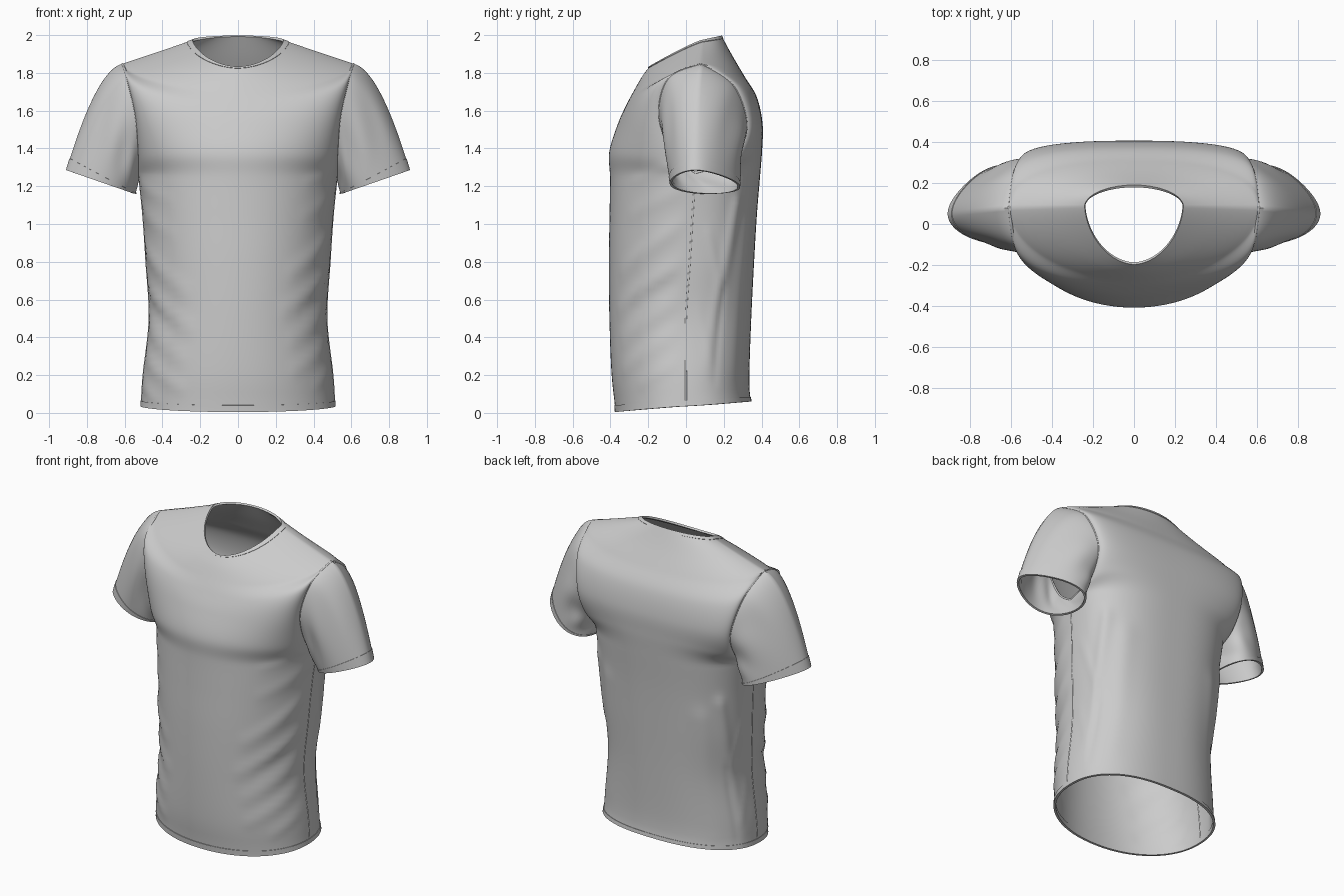
import bpy, bmesh, math
from mathutils import Vector

if "Cube" in bpy.data.objects:
    bpy.data.objects.remove(bpy.data.objects["Cube"])

# Key rows from hem (0) through armpit (5) and shoulder tip (9) to neck (11)
LOWER = [(.51, 0, .035), (.5, 0, .2), (.468, 0, .5), (.485, .02, .8), (.502, .035, 1.05), (.525, .05, 1.27)]
UPPER = [(.61, .08, 1.845), (.43, .085, 1.905), (.24, .09, 1.97)]
SIDE = {
    -1: LOWER + [(.525, -.06, 1.36), (.54, -.14, 1.57), (.585, -.09, 1.77)] + UPPER,
    1: LOWER + [(.525, .23, 1.34), (.54, .32, 1.51), (.585, .25, 1.73)] + UPPER,
}
# Centre line of each panel: y, z, roundness of the row
CENTRE = {
    -1: [(-.37, .005, 2.1), (-.393, .2, 2.1), (-.405, .5, 2.1), (-.408, .8, 2.1), (-.404, 1.05, 2.1),
         (-.402, 1.25, 2.05), (-.406, 1.38, 2.05), (-.36, 1.53, 2), (-.315, 1.63, 1.95),
         (-.275, 1.705, 1.9), (-.235, 1.775, 1.9), (-.195, 1.83, 1.85)],
    1: [(.34, .06, 2.4), (.335, .2, 2.4), (.345, .5, 2.5), (.36, .8, 2.6), (.375, 1.05, 2.6),
        (.393, 1.27, 2.6), (.403, 1.4, 2.6), (.405, 1.53, 2.5), (.375, 1.67, 2.4),
        (.31, 1.78, 2.3), (.245, 1.89, 2.1), (.188, 1.995, 1.95)],
}
# Cloth folds: start (across, z), end (across, z), width, height; across is 0 at centre, 1 at side
FOLDS = {
    -1: [(.95, .95, .4, .7, .045, .016), (.95, .74, .35, .5, .04, .016), (.95, .54, .4, .34, .04, .015),
         (.95, .38, .4, .18, .035, .013), (.95, .22, .6, .1, .03, .010), (.9, 1.12, .5, 1.0, .04, .009),
         (.9, .64, .5, .5, .025, -.010), (.85, 1.25, .5, 1.18, .03, .007)],
    1: [(.6, 1.05, .85, .2, .05, .014), (.4, .95, .5, .2, .07, .008), (.9, .9, .7, .55, .03, .010),
        (.95, .5, .8, .25, .03, .010), (.7, .6, .75, .12, .03, -.010)],
}


def spline(pts, t, breaks):
    """Catmull-Rom through key rows, with corners allowed at the breaks."""
    i = min(int(t), len(pts) - 2)
    f = t - i
    lo = max(b for b in breaks if b <= i)
    hi = min(b for b in breaks if b > i)
    a, b, c, d = (pts[max(lo, min(hi, k))] for k in (i - 1, i, i + 1, i + 2))
    return Vector([.5 * (2 * q + (r - p) * f + (2 * p - 5 * q + 4 * r - s) * f * f
                         + (3 * q - p - 3 * r + s) * f ** 3) for p, q, r, s in zip(a, b, c, d)])


def side_point(face, v):
    return spline(SIDE[face], v, (0, 5, 9, 11))


def fold_height(face, across, z):
    total = 0
    for t0, z0, t1, z1, width, height in FOLDS[face]:
        p, q = Vector((t0 * .75, z0)), Vector((t1 * .75, z1))
        m = Vector((across * .75, z))
        k = max(0, min(1, (m - p).dot(q - p) / (q - p).length_squared))
        total += height * (1 - .7 * k) * math.exp(-((m - p - (q - p) * k).length / width) ** 2)
    return total * (1 - across ** 8)


def body_point(face, u, v):
    """u runs -1..1 across the panel, v runs 0..11 from hem to neck."""
    a = abs(u) * math.pi / 2
    s = side_point(face, v)
    y, z, n = spline(CENTRE[face], v, (0, 11))
    sn, cs = math.sin(a) ** (2 / n), max(0, math.cos(a)) ** (2 / n)
    p = Vector((s.x * sn, s.y + (y - s.y) * cs, s.z + (z - s.z) * cs ** 1.15))
    out = Vector((p.x, p.y, 0)).normalized()
    shift = .05 * max(-1, min(1, u * 4))  # folds sit at different heights left and right
    p += out * (fold_height(face, abs(u), p.z - shift) - .003) * min(1, v * 2) * (1 - abs(u) ** 8)
    if u < 0:
        p.x = -p.x
    return p


def armhole_point(f):
    """f runs 0..1 from armpit up the front, over the shoulder, down the back."""
    return side_point(-1, 5 + 8 * f) if f <= .5 else side_point(1, 5 + 8 * (1 - f))


def sleeve_point(f, w, sign):
    """w runs 0..1 from armhole to cuff."""
    c, s = math.cos(f * math.tau), math.sin(f * math.tau)
    start = armhole_point(f)
    end = Vector((.725 - .18 * c, .09 + .04 * c - .17 * s * (1 + .3 * c), 1.222 - .062 * c))
    k = ((1 - c) / 2) ** 1.5
    ctrl = (start + end) / 2 + Vector((-.01 * k, -.01 * s, .25 * k))
    p = start * (1 - w) ** 2 + ctrl * 2 * w * (1 - w) + end * w * w
    # soft drape folds fanning from the armpit
    ripple = math.sin(f * math.tau * 7 + w * 3) * (1 + c * .7) * math.sin(w * math.pi) ** 2
    p += Vector((.25 * -c, -s, 0)) * .007 * ripple
    p.x *= sign
    return p


def cloth(name, patches, thickness):
    """Build grids of points, weld their shared edges and give the cloth thickness."""
    bm = bmesh.new()
    for grid in patches:
        rows = [[bm.verts.new(p) for p in row] for row in grid]
        for r0, r1 in zip(rows, rows[1:]):
            for i in range(len(r0) - 1):
                bm.faces.new((r0[i], r0[i + 1], r1[i + 1], r1[i]))
    bmesh.ops.remove_doubles(bm, verts=bm.verts, dist=.0004)
    bmesh.ops.recalc_face_normals(bm, faces=bm.faces)
    mesh = bpy.data.meshes.new(name)
    bm.to_mesh(mesh)
    bm.free()
    ob = bpy.data.objects.new(name, mesh)
    bpy.context.collection.objects.link(ob)
    mod = ob.modifiers.new("thickness", 'SOLIDIFY')
    mod.thickness, mod.offset = thickness, 0
    bpy.ops.object.select_all(action='DESELECT')
    ob.select_set(True)
    bpy.context.view_layer.objects.active = ob
    bpy.ops.object.modifier_apply(modifier=mod.name)
    bpy.ops.object.shade_smooth_by_angle(angle=math.radians(45))
    return ob


def body_grids(v0, v1, rows, cols=72):
    return [[[body_point(face, -1 + 2 * i / cols, v0 + (v1 - v0) * j / rows) for i in range(cols + 1)]
             for j in range(rows + 1)] for face in (-1, 1)]


def sleeve_grid(w0, w1, rows, sign, cols=64):
    return [[[sleeve_point(i / cols, w0 + (w1 - w0) * j / rows, sign) for i in range(cols + 1)]
             for j in range(rows + 1)]]


def seam(name, points, radius):
    data = bpy.data.curves.new(name, 'CURVE')
    data.dimensions = '3D'
    data.bevel_depth, data.bevel_resolution = radius, 1
    sp = data.splines.new('POLY')
    sp.points.add(len(points) - 1)
    for sp_pt, p in zip(sp.points, points):
        sp_pt.co = (*p, 1)
    bpy.context.collection.objects.link(bpy.data.objects.new(name, data))


# Torso with its bottom hem and neck band
cloth("shirt_body", body_grids(0, 11, 88), .007)
cloth("bottom_hem", body_grids(0, .27, 3), .014)
cloth("neck_band", body_grids(10.78, 11, 3), .013)

# Sleeves, cuffs and seams on both sides
for sign, label in ((1, "left"), (-1, "right")):
    flip = Vector((sign, 1, 1))
    cloth(label + "_sleeve", sleeve_grid(0, 1, 28, sign), .007)
    cloth(label + "_sleeve_hem", sleeve_grid(.94, 1, 3, sign), .013)
    seam(label + "_armhole_seam", [armhole_point(i / 64) * flip for i in range(65)], .007)
    seam(label + "_side_seam", [side_point(1, i / 8) * flip for i in range(41)], .006)
